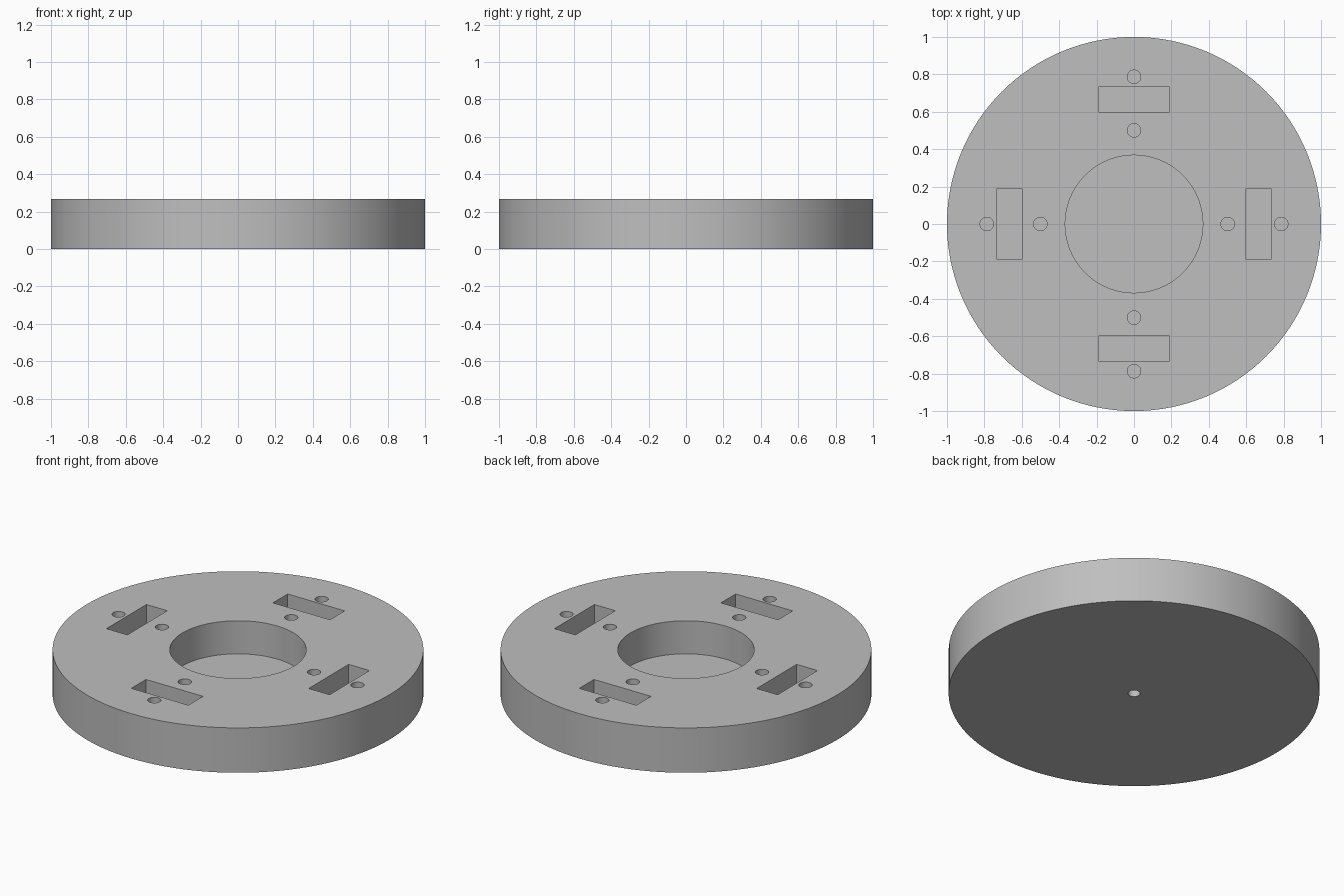
import bpy, bmesh, math
from mathutils import Matrix, Vector

if "Cube" in bpy.data.objects:
    bpy.data.objects.remove(bpy.data.objects["Cube"])

HEIGHT = 0.267
FLOOR = 0.07      # level of the recess and pocket floors
OVER = 0.1        # how far cutters stick out of the disc

grey = bpy.data.materials.new("plain grey")
grey.use_nodes = True
colour = (0.52, 0.52, 0.52, 1)
grey.diffuse_color = colour
grey.node_tree.nodes["Principled BSDF"].inputs["Base Color"].default_value = colour


def cylinder(bm, x, y, radius, low, high, sides):
    place = Matrix.Translation((x, y, (low + high) / 2))
    bmesh.ops.create_cone(bm, cap_ends=True, segments=sides, radius1=radius,
                          radius2=radius, depth=high - low, matrix=place)


def box(bm, centre, size, turn):
    place = turn @ Matrix.Translation(centre) @ Matrix.Diagonal((*size, 1))
    bmesh.ops.create_cube(bm, size=1, matrix=place)


def make_object(name, bm):
    mesh = bpy.data.meshes.new(name)
    bm.to_mesh(mesh)
    bm.free()
    mesh.materials.append(grey)
    obj = bpy.data.objects.new(name, mesh)
    bpy.context.collection.objects.link(obj)
    return obj


# Round base plate
bm = bmesh.new()
cylinder(bm, 0, 0, 1, 0, HEIGHT, 128)
disc = make_object("disc", bm)

# Central recess, and the small blind hole underneath
bm = bmesh.new()
top = HEIGHT + OVER
cylinder(bm, 0, 0, 0.368, FLOOR, top, 96)
cylinder(bm, 0, 0, 0.033, -OVER, 0.04, 32)

# Four rectangular pockets, each between two screw holes
for quarter in range(4):
    turn = Matrix.Rotation(quarter * math.pi / 2, 4, "Z")
    box(bm, (0.666, 0, (FLOOR + top) / 2), (0.138, 0.376, top - FLOOR), turn)
    for distance in (0.501, 0.787):
        spot = turn @ Vector((distance, 0, 0))
        cylinder(bm, spot.x, spot.y, 0.036, FLOOR, top, 32)
cutter = make_object("recess_cutter", bm)
cutter.hide_render = True

# Cut, then drop the cutter
cut = disc.modifiers.new("recesses", "BOOLEAN")
cut.operation = "DIFFERENCE"
cut.solver = "EXACT"
cut.object = cutter
bpy.context.view_layer.objects.active = disc
disc.select_set(True)
cutter.select_set(False)
bpy.ops.object.modifier_apply(modifier=cut.name)
bpy.data.objects.remove(cutter)
bpy.ops.object.shade_smooth_by_angle(angle=math.radians(30))
